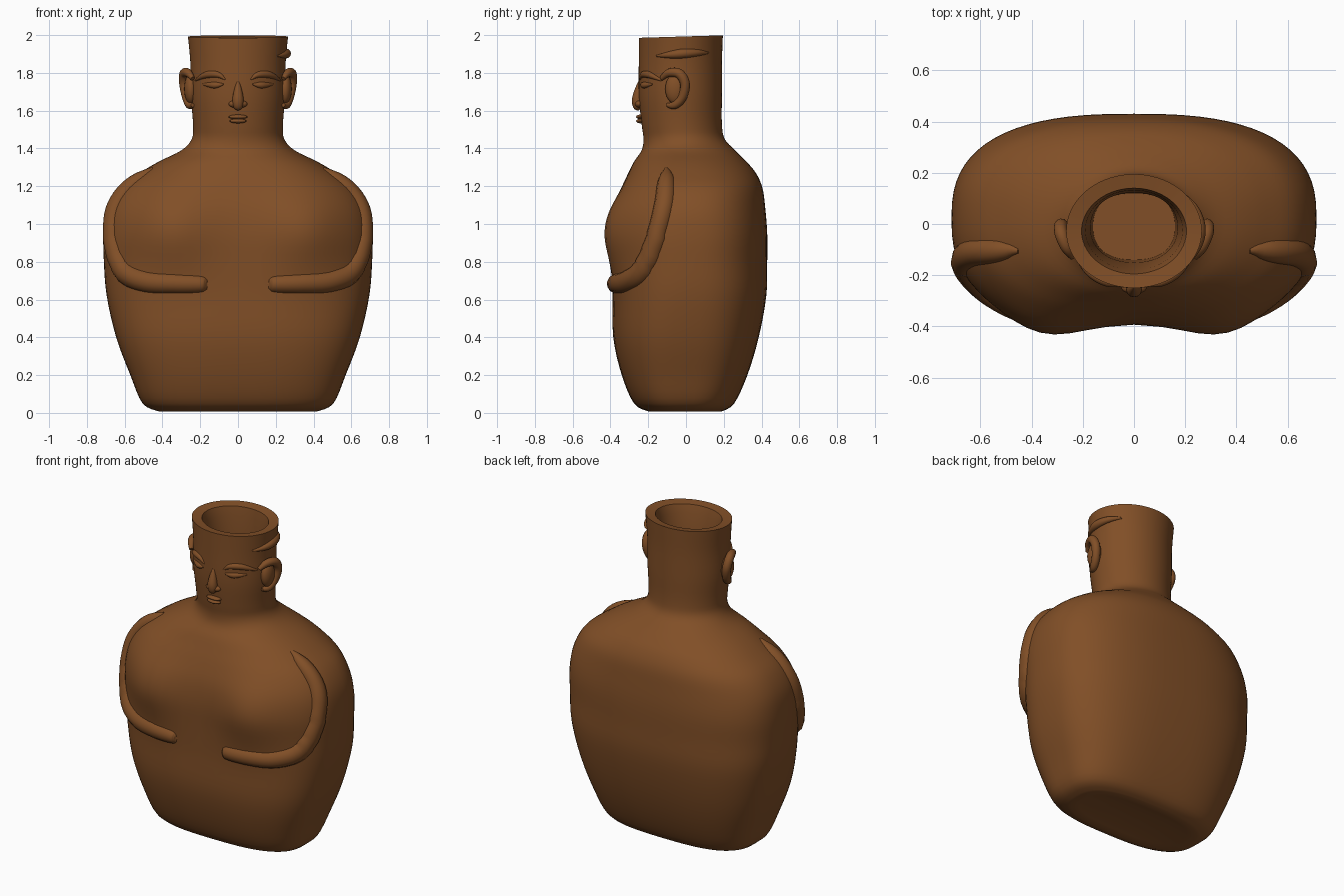
import bpy, bmesh, math
from mathutils import Vector
from mathutils.bvhtree import BVHTree

if "Cube" in bpy.data.objects:
    bpy.data.objects.remove(bpy.data.objects["Cube"])

clay = bpy.data.materials.new("brown clay")
clay.diffuse_color = (0.22, 0.078, 0.02, 1)
clay.use_nodes = True
clay.node_tree.nodes["Principled BSDF"].inputs["Base Color"].default_value = clay.diffuse_color


def spline(rows, steps):
    """Catmull-Rom interpolation through rows of numbers."""
    out = []
    for i in range(len(rows) - 1):
        p = [rows[max(0, min(len(rows) - 1, i + k))] for k in (-1, 0, 1, 2)]
        for s in range(steps):
            t = s / steps
            out.append([0.5 * (2 * b + (c - a) * t + (2 * a - 5 * b + 4 * c - d) * t * t
                               + (3 * b - a - 3 * c + d) * t ** 3) for a, b, c, d in zip(*p)])
    return out + [list(rows[-1])]


def finish(ob, angle=50):
    ob.data.materials.clear()
    ob.data.materials.append(clay)
    bpy.ops.object.select_all(action='DESELECT')
    ob.select_set(True)
    bpy.context.view_layer.objects.active = ob
    bpy.ops.object.shade_smooth_by_angle(angle=math.radians(angle))
    return ob


# --- vessel: height, half width, front y, back y, squareness
outer = [
    (0.008, 0.42, -0.20, 0.19, 2.8), (0.05, 0.505, -0.275, 0.255, 2.9),
    (0.20, 0.57, -0.34, 0.325, 2.9), (0.40, 0.645, -0.385, 0.385, 2.8),
    (0.62, 0.695, -0.388, 0.425, 2.7), (0.80, 0.71, -0.39, 0.43, 2.6),
    (0.95, 0.712, -0.39, 0.43, 2.6), (1.08, 0.69, -0.375, 0.42, 2.5),
    (1.19, 0.625, -0.34, 0.405, 2.4), (1.27, 0.52, -0.305, 0.37, 2.3),
    (1.33, 0.42, -0.275, 0.32, 2.2), (1.39, 0.30, -0.235, 0.26, 2.1),
    (1.45, 0.245, -0.225, 0.205, 2.0), (1.53, 0.238, -0.235, 0.19, 2.0),
    (1.68, 0.25, -0.25, 0.19, 2.0), (1.85, 0.252, -0.25, 0.19, 2.0),
    (1.993, 0.265, -0.25, 0.195, 2.0)]
inner = [(1.985, 0.205, -0.195, 0.14, 2.0), (1.93, 0.19, -0.18, 0.132, 2.0),
         (1.75, 0.17, -0.15, 0.122, 2.2), (1.50, 0.16, -0.14, 0.12, 2.4)]
base = [(0.025, 0.22, -0.10, 0.09, 2.5), (0.014, 0.36, -0.16, 0.15, 2.7)]
N = 72


def ring(bm, z, a, yf, yb, n):
    verts = []
    for k in range(N):
        t = 2 * math.pi * k / N
        c, s = math.cos(t), math.sin(t)
        x = a * math.copysign(abs(c) ** (2 / n), c)
        y = (yf + yb) / 2 + (yb - yf) / 2 * math.copysign(abs(s) ** (2 / n), s)
        if s < 0:  # two chest lobes on the front
            y -= 0.065 * math.exp(-((abs(x) - 0.36) / 0.2) ** 2 - ((z - 0.97) / 0.22) ** 2) * min(1, -2 * s)
        verts.append(bm.verts.new((x, y, z + (0.03 * y if z > 1.98 else 0))))
    return verts


bm = bmesh.new()
rings = [ring(bm, *r) for r in base + spline(outer, 4) + inner]
for r0, r1 in zip(rings, rings[1:]):
    for k in range(N):
        m = (k + 1) % N
        bm.faces.new((r0[k], r0[m], r1[m], r1[k]))
bm.faces.new(rings[0][::-1])
bm.faces.new(rings[-1])
bmesh.ops.recalc_face_normals(bm, faces=bm.faces)
surface = BVHTree.FromBMesh(bm)
mesh = bpy.data.meshes.new("vessel")
bm.to_mesh(mesh)
bm.free()
vessel = bpy.data.objects.new("vessel", mesh)
bpy.context.collection.objects.link(vessel)
finish(vessel)


def ridge(name, pts, side=1, sink=None, steps=6):
    """Round ridge through (x, y, z, radius) points, laid on the vessel if sink is given."""
    pts = [(side * p[0],) + tuple(p[1:]) for p in pts]
    path = spline(pts, steps)
    cu = bpy.data.curves.new(name, 'CURVE')
    cu.dimensions = '3D'
    cu.bevel_depth = 1
    cu.bevel_resolution = 4
    cu.use_fill_caps = True
    sp = cu.splines.new('POLY')
    sp.points.add(len(path) - 1)
    for pt, (x, y, z, r) in zip(sp.points, path):
        co = Vector((x, y, z))
        r = max(r, 0.002)
        if sink is not None:
            hit, nor, _, _ = surface.find_nearest(co)
            co = hit - nor * r * sink
        pt.co = (*co, 1)
        pt.radius = r
    ob = bpy.data.objects.new(name, cu)
    bpy.context.collection.objects.link(ob)
    bpy.ops.object.select_all(action='DESELECT')
    ob.select_set(True)
    bpy.context.view_layer.objects.active = ob
    bpy.ops.object.convert(target='MESH')
    return finish(bpy.context.object, 70)


def blob(name, loc, scale):
    bpy.ops.mesh.primitive_uv_sphere_add(segments=20, ring_count=12, location=loc)
    ob = bpy.context.object
    ob.name = name
    ob.scale = scale
    return finish(ob)


# --- paired parts: arms, brows, eyes, ears
arm = [(0.46, -0.11, 1.31, 0.01), (0.54, -0.11, 1.26, 0.045), (0.65, -0.12, 1.13, 0.055),
       (0.70, -0.16, 0.98, 0.055), (0.70, -0.22, 0.84, 0.06), (0.64, -0.29, 0.74, 0.062),
       (0.50, -0.36, 0.69, 0.06), (0.34, -0.40, 0.68, 0.056), (0.20, -0.40, 0.68, 0.048),
       (0.16, -0.40, 0.68, 0.03), (0.15, -0.40, 0.68, 0.004)]
brow = [(0.07, -0.25, 1.765, 0.004), (0.11, -0.24, 1.79, 0.016),
        (0.17, -0.2, 1.79, 0.018), (0.23, -0.13, 1.76, 0.005)]
eye = [(0.08, -0.25, 1.74, 0.004), (0.13, -0.23, 1.735, 0.018), (0.19, -0.18, 1.74, 0.004)]
ear = [(0.24, -0.13, 1.77, 0.012), (0.265, -0.09, 1.80, 0.022), (0.285, -0.035, 1.795, 0.026),
       (0.285, -0.005, 1.74, 0.026), (0.272, -0.02, 1.67, 0.024),
       (0.255, -0.06, 1.63, 0.022), (0.24, -0.10, 1.63, 0.01)]
for side, label in ((-1, "left"), (1, "right")):
    ridge(label + "_arm", arm, side, 0.4)
    ridge(label + "_brow", brow, side, 0.1)
    ridge(label + "_eye", eye, side, 0.2)
    ridge(label + "_ear", ear, side)
    blob(label + "_ear_lobe", (side * 0.25, -0.055, 1.715), (0.035, 0.055, 0.08))

# --- single parts: nose, lips, headband ridge on the right side
ridge("nose", [(0, -0.245, 1.76, 0.004), (0, -0.25, 1.72, 0.018),
               (0, -0.256, 1.66, 0.03), (0, -0.252, 1.62, 0.026), (0, -0.245, 1.605, 0.006)])
blob("nostrils", (0, -0.248, 1.635), (0.05, 0.025, 0.022))
for z, w in ((1.567, 0.05), (1.545, 0.045)):
    blob("lip", (0, -0.242, z), (w, 0.022, 0.012))
ridge("headband", [(0.2, -0.15, 1.89, 0.004), (0.25, -0.09, 1.895, 0.018), (0.28, -0.02, 1.90, 0.025),
                   (0.25, 0.07, 1.905, 0.018), (0.2, 0.13, 1.905, 0.004)], 1, 0.0)
